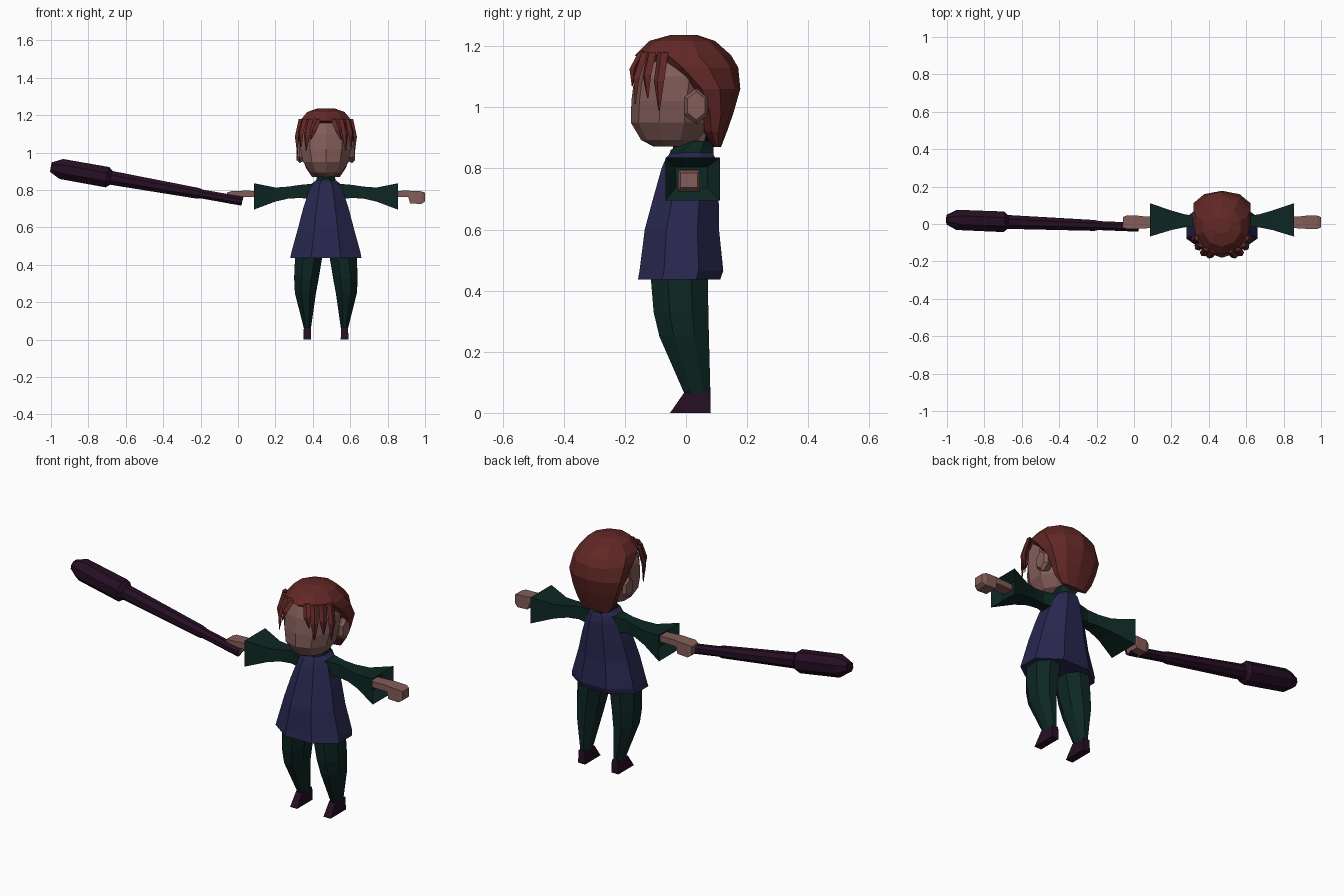
import bpy, bmesh, math
from mathutils import Vector

cube = bpy.data.objects.get("Cube")
if cube:
    bpy.data.objects.remove(cube, do_unlink=True)

CX = 0.47  # body centre line


def material(name, rgb):
    m = bpy.data.materials.new(name)
    m.use_nodes = True
    m.diffuse_color = (*rgb, 1)
    bsdf = m.node_tree.nodes["Principled BSDF"]
    bsdf.inputs["Base Color"].default_value = (*rgb, 1)
    bsdf.inputs["Roughness"].default_value = 0.9
    return m


HAIR = material("dark red hair", (0.12, 0.021, 0.019))
SKIN = material("skin", (0.23, 0.11, 0.10))
BLUE = material("navy tunic", (0.021, 0.020, 0.078))
GREEN = material("deep green cloth", (0.004, 0.020, 0.017))
PLUM = material("dark plum wood", (0.019, 0.0045, 0.017))


def skin_rings(name, rings, mat):
    """Bridge rings of points into one closed flat-shaded mesh."""
    bm = bmesh.new()
    loops = [[bm.verts.new(p) for p in ring] for ring in rings]
    n = len(loops[0])
    for a, b in zip(loops, loops[1:]):
        for i in range(n):
            j = (i + 1) % n
            bm.faces.new((a[i], a[j], b[j], b[i]))
    bm.faces.new(loops[0])
    bm.faces.new(loops[-1])
    bmesh.ops.recalc_face_normals(bm, faces=bm.faces)
    mesh = bpy.data.meshes.new(name)
    bm.to_mesh(mesh)
    bm.free()
    mesh.materials.append(mat)
    ob = bpy.data.objects.new(name, mesh)
    bpy.context.collection.objects.link(ob)
    return ob


def section(n, u0, u1, v0, v1):
    """Flat-sided polygon with n sides filling the given box."""
    r = 0.5 / math.cos(math.pi / n)
    for i in range(n):
        a = (2 * i + 1) * math.pi / n
        yield ((u0 + u1) / 2 + (u1 - u0) * r * math.cos(a),
               (v0 + v1) / 2 + (v1 - v0) * r * math.sin(a))


def upright(name, n, stations, mat):
    """Stations: z, half width, front y, back y."""
    skin_rings(name, [[(CX + u, v, z) for u, v in section(n, -w, w, f, b)]
                      for z, w, f, b in stations], mat)


def limb(name, n, stations, mat, side):
    """Stations along x: offset, front y, back y, low z, high z."""
    skin_rings(name, [[(CX + side * x, u, v) for u, v in section(n, *box)]
                      for x, *box in stations], mat)


def leg_part(name, n, stations, mat, side):
    """Stations: z, inner offset, outer offset, front y, back y."""
    skin_rings(name, [[(CX + side * u, v, z) for u, v in section(n, *box)]
                      for z, *box in stations], mat)


# Tunic and collar
upright("tunic", 8, [(.437, .19, -.157, .112), (.465, .185, -.152, .122),
                     (.6, .148, -.135, .108), (.7, .122, -.108, .107),
                     (.8, .09, -.08, .103), (.835, .075, -.065, .095),
                     (.857, .045, -.045, .085)], BLUE)
upright("collar", 8, [(.83, .055, -.06, .09), (.86, .05, -.05, .09),
                      (.89, .045, -.005, .088)], GREEN)
upright("neck", 8, [(.84, .036, -.04, .05), (.93, .036, -.03, .07)], SKIN)

# Head
upright("head", 10, [(.872, .04, -.105, .0), (.893, .085, -.142, .045),
                     (.95, .122, -.174, .08), (1.02, .137, -.172, .09),
                     (1.1, .14, -.162, .1), (1.18, .115, -.135, .1)], SKIN)

# Hair cap, sweeping back to the nape below the hairline
upright("hair", 10, [(1.236, .045, -.05, .035), (1.217, .1, -.115, .09),
                     (1.17, .138, -.16, .14), (1.13, .152, -.1, .164),
                     (1.06, .153, -.01, .173), (.98, .128, .042, .152),
                     (.92, .108, .058, .132), (.87, .075, .09, .114)], HAIR)

# Bangs: root and tip of each strand
STRANDS = [((.045, -.145, 1.18), (.08, -.176, 1.07)),
           ((.085, -.135, 1.18), (.105, -.166, 1.01)),
           ((.115, -.112, 1.18), (.132, -.125, 1.03)),
           ((.135, -.075, 1.18), (.152, -.088, .99))]


def strand(name, root, tip, side):
    root, tip = (Vector((CX + side * p[0], p[1], p[2])) for p in (root, tip))
    along = (tip - root).normalized()
    out = Vector((root.x - CX, root.y, 0)).normalized()
    across = along.cross(out).normalized()
    rings = []
    for t, w in ((0, .02), (.5, .019), (1, .003)):
        c = root.lerp(tip, t) + out * .014 * math.sin(math.pi * t)
        rings.append([c + across * w, c + out * w * .6,
                      c - across * w, c - out * w * .6])
    skin_rings(name, rings, HAIR)


for label, side in (("left", 1), ("right", -1)):
    for i, (root, tip) in enumerate(STRANDS):
        strand(f"{label}_bang_{i + 1}", root, tip, side)
    limb(f"{label}_ear", 6, [(.1, .005, .06, .97, 1.045),
                             (.14, -.005, .072, .952, 1.055),
                             (.156, .005, .062, .965, 1.045)], SKIN, side)
    # Flared sleeve with a hollow cuff
    limb(f"{label}_sleeve", 4, [(.05, -.03, .06, .75, .835),
                                (.14, -.012, .043, .757, .827),
                                (.2, -.018, .052, .754, .818),
                                (.27, -.032, .072, .738, .813),
                                (.385, -.067, .111, .695, .836),
                                (.34, -.035, .07, .735, .805)], GREEN, side)
    limb(f"{label}_hand", 4, [(.32, -.02, .038, .763, .793),
                              (.44, -.024, .042, .763, .797),
                              (.45, -.026, .045, .728, .795),
                              (.51, -.026, .045, .725, .793),
                              (.53, -.018, .037, .738, .785)], SKIN, side)
    # Baggy trousers and pointed shoes
    leg_part(f"{label}_trouser", 8, [(.5, .02, .155, -.11, .07),
                                     (.44, .02, .165, -.115, .072),
                                     (.33, .038, .17, -.106, .073),
                                     (.25, .053, .166, -.087, .075),
                                     (.06, .08, .118, -.004, .08)], GREEN, side)
    leg_part(f"{label}_shoe", 4, [(.068, .081, .118, -.005, .08),
                                  (0, .079, .121, -.052, .081)], PLUM, side)

# Long club held in the right hand: x position and radius along the axis
tip, grip = Vector((-1, .024, .922)), Vector((.022, -.017, .74))
axis = (grip - tip).normalized()
side_dir = axis.cross(Vector((0, 0, 1))).normalized()
up_dir = side_dir.cross(axis)
rings = []
for t, r in ((0, .026), (.055, .054), (.295, .055), (.315, .037), (.32, .037),
             (.77, .029), (.79, .024), (1, .024)):
    c = tip.lerp(grip, t)
    rings.append([c + side_dir * u + up_dir * v
                  for u, v in section(8, -r, r, -r, r)])
skin_rings("club", rings, PLUM)
